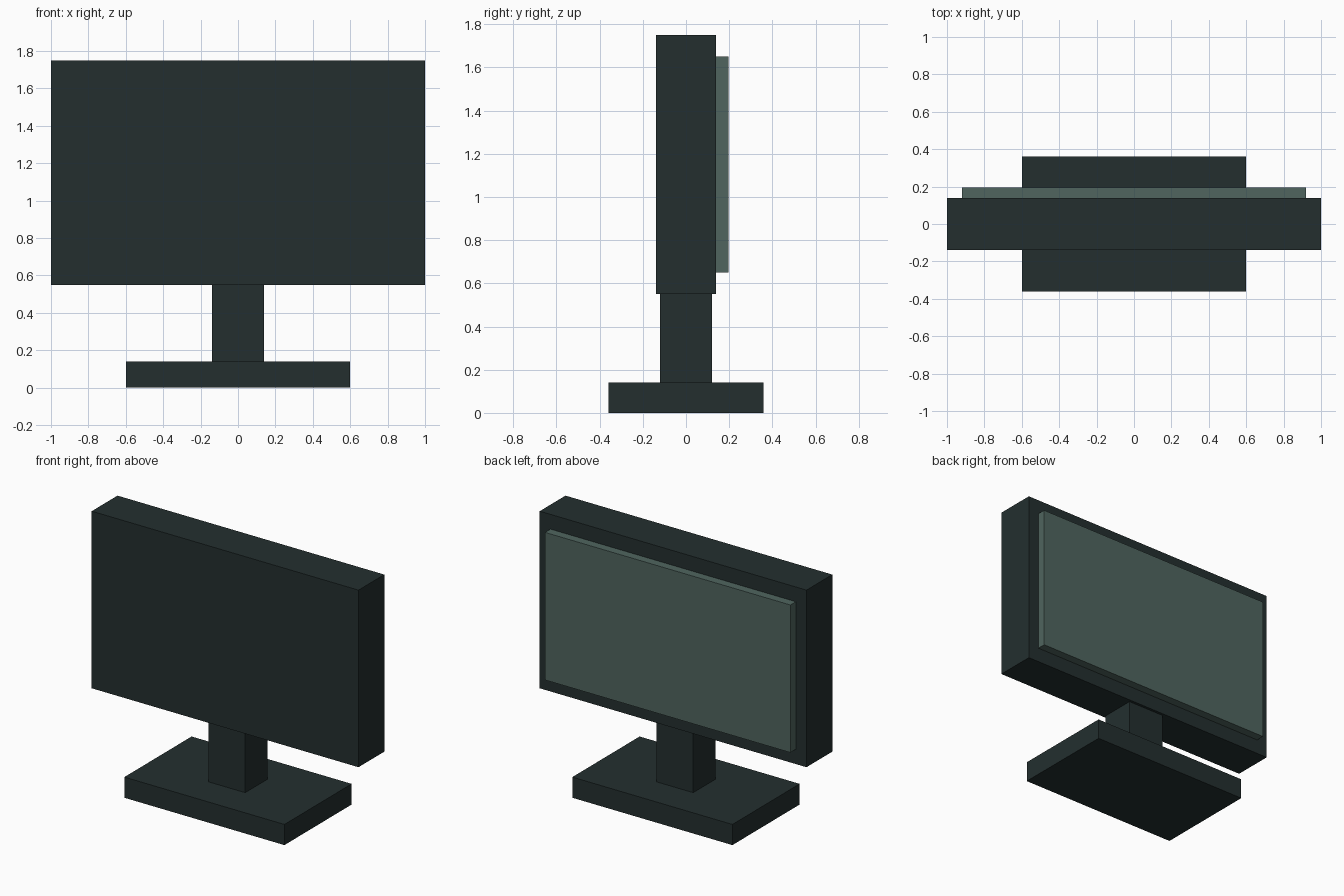
import bpy

cube = bpy.data.objects.get("Cube")
if cube:
    bpy.data.objects.remove(cube, do_unlink=True)


def make_material(name, rgb):
    mat = bpy.data.materials.new(name)
    mat.use_nodes = True
    colour = (*rgb, 1.0)
    mat.diffuse_color = colour
    bsdf = next(n for n in mat.node_tree.nodes if n.type == 'BSDF_PRINCIPLED')
    bsdf.inputs["Base Color"].default_value = colour
    return mat


def box(name, mat, half_x, y_range, z_range):
    """Flat-shaded box, symmetric in x, spanning the given y and z ranges."""
    (y0, y1), (z0, z1) = y_range, z_range
    bpy.ops.mesh.primitive_cube_add(size=1, location=(0, (y0 + y1) / 2, (z0 + z1) / 2))
    obj = bpy.context.object
    obj.name = obj.data.name = name
    obj.scale = (2 * half_x, y1 - y0, z1 - z0)
    bpy.ops.object.transform_apply(location=False, rotation=False, scale=True)
    obj.data.materials.append(mat)
    return obj


casing = make_material("dark casing", (0.017, 0.028, 0.028))
glass = make_material("grey green screen", (0.079, 0.130, 0.114))

# Stand
box("stand_base", casing, 0.60, (-0.36, 0.36), (0, 0.14))
box("stand_post", casing, 0.138, (-0.12, 0.12), (0.14, 0.55))

# Display: housing with the raised screen on its +y side
box("display_housing", casing, 1.0, (-0.138, 0.138), (0.55, 1.75))
box("screen", glass, 0.92, (0.138, 0.196), (0.65, 1.65))
